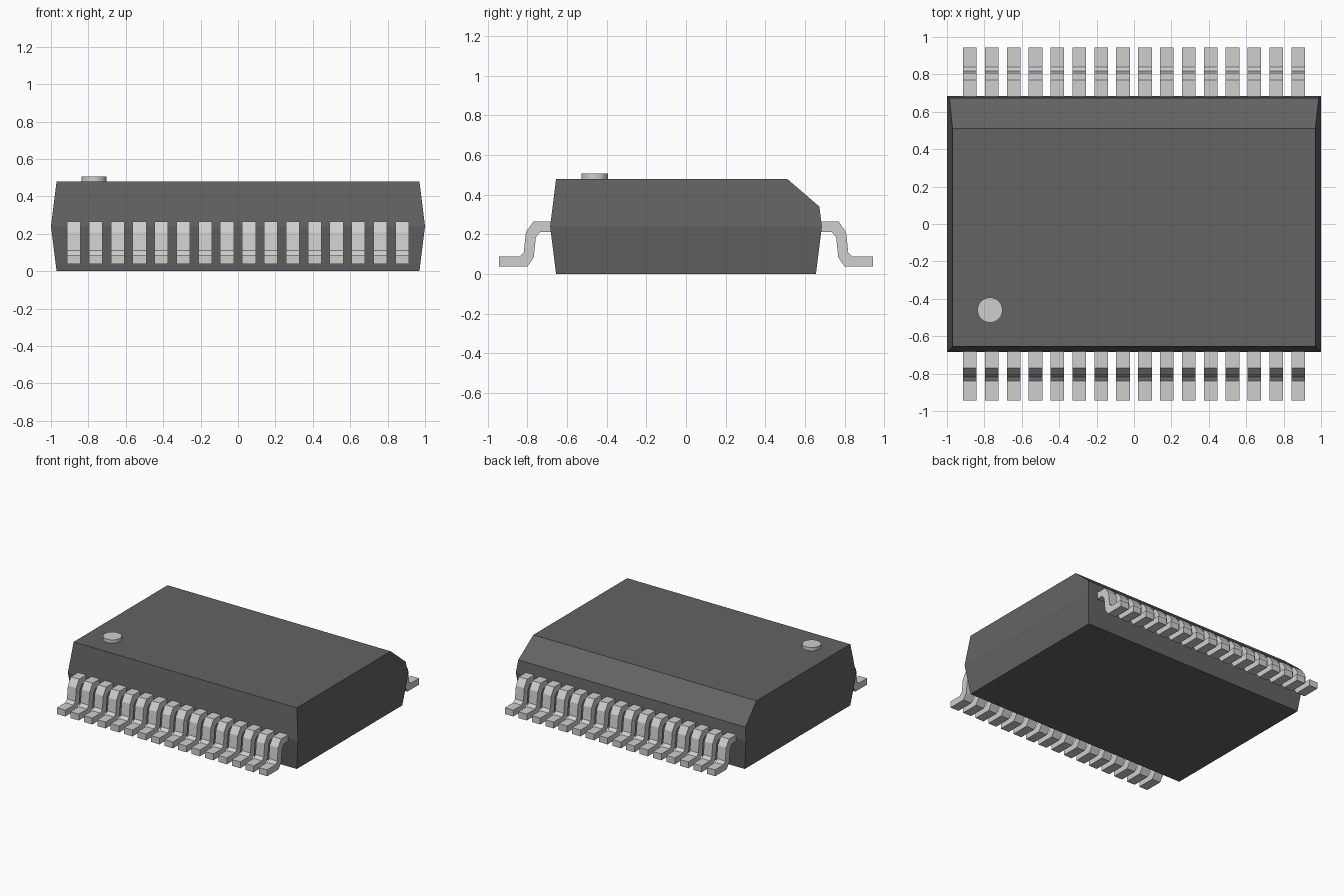
import bpy, bmesh, math
from mathutils import Vector

cube = bpy.data.objects.get("Cube")
if cube:
    bpy.data.objects.remove(cube, do_unlink=True)


def make_material(name, value, roughness):
    mat = bpy.data.materials.new(name)
    mat.use_nodes = True
    color = (value, value, value, 1)
    mat.diffuse_color = color
    bsdf = mat.node_tree.nodes["Principled BSDF"]
    bsdf.inputs["Base Color"].default_value = color
    bsdf.inputs["Roughness"].default_value = roughness
    return mat


charcoal = make_material("charcoal plastic", 0.125, 0.6)
silver = make_material("light grey metal", 0.62, 0.5)


def finish(name, bm, mat):
    bmesh.ops.recalc_face_normals(bm, faces=bm.faces[:])
    mesh = bpy.data.meshes.new(name)
    bm.to_mesh(mesh)
    bm.free()
    mesh.materials.append(mat)
    obj = bpy.data.objects.new(name, mesh)
    bpy.context.collection.objects.link(obj)
    return obj


# Package body: three stacked rectangles, widest at mid height
TOP = 0.48
bm = bmesh.new()
rings = []
for hx, hy, z in ((0.97, 0.655, 0), (1.0, 0.685, 0.24), (0.97, 0.655, TOP)):
    rings.append([bm.verts.new((sx * hx, sy * hy, z))
                  for sx, sy in ((-1, -1), (1, -1), (1, 1), (-1, 1))])
for low, high in zip(rings, rings[1:]):
    for i in range(4):
        j = (i + 1) % 4
        bm.faces.new((low[i], low[j], high[j], high[i]))
bm.faces.new(rings[0][::-1])
bm.faces.new(rings[-1])

# Sloped cut along the back top edge
cut = bmesh.ops.bisect_plane(bm, geom=bm.verts[:] + bm.edges[:] + bm.faces[:],
                             plane_co=(0, 0.51, TOP),
                             plane_no=Vector((0, 0.14, 0.163)).normalized(),
                             clear_outer=True)
bmesh.ops.holes_fill(bm, edges=[e for e in bm.edges if e.is_boundary])
finish("package_body", bm, charcoal)

# Round orientation mark
bm = bmesh.new()
bmesh.ops.create_cone(bm, cap_ends=True, segments=32, radius1=0.067,
                      radius2=0.067, depth=0.027)
bmesh.ops.translate(bm, verts=bm.verts[:], vec=(-0.77, -0.46, TOP + 0.0125))
dot = finish("orientation_dot", bm, silver)
bpy.context.view_layer.objects.active = dot
dot.select_set(True)
bpy.ops.object.shade_smooth_by_angle(angle=math.radians(30))
dot.select_set(False)

# Bent leads: (outward distance, height) profile extruded across the width
LEAD = ((0.665, 0.265), (0.77, 0.265), (0.807, 0.21), (0.818, 0.11),
        (0.84, 0.088), (0.943, 0.088), (0.943, 0.038), (0.80, 0.038),
        (0.768, 0.083), (0.757, 0.185), (0.735, 0.213), (0.665, 0.213))
COUNT, PITCH, WIDTH = 16, 0.117, 0.073


def lead_row(name, side):
    bm = bmesh.new()
    for n in range(COUNT):
        x = (n - (COUNT - 1) / 2) * PITCH - WIDTH / 2
        face = bm.faces.new([bm.verts.new((x, side * y, z)) for y, z in LEAD])
        ext = bmesh.ops.extrude_face_region(bm, geom=[face])
        moved = [v for v in ext["geom"] if isinstance(v, bmesh.types.BMVert)]
        bmesh.ops.translate(bm, verts=moved, vec=(WIDTH, 0, 0))
    # keep one cap at each end of every lead
    finish(name, bm, silver)


lead_row("front_leads", -1)
lead_row("back_leads", 1)
